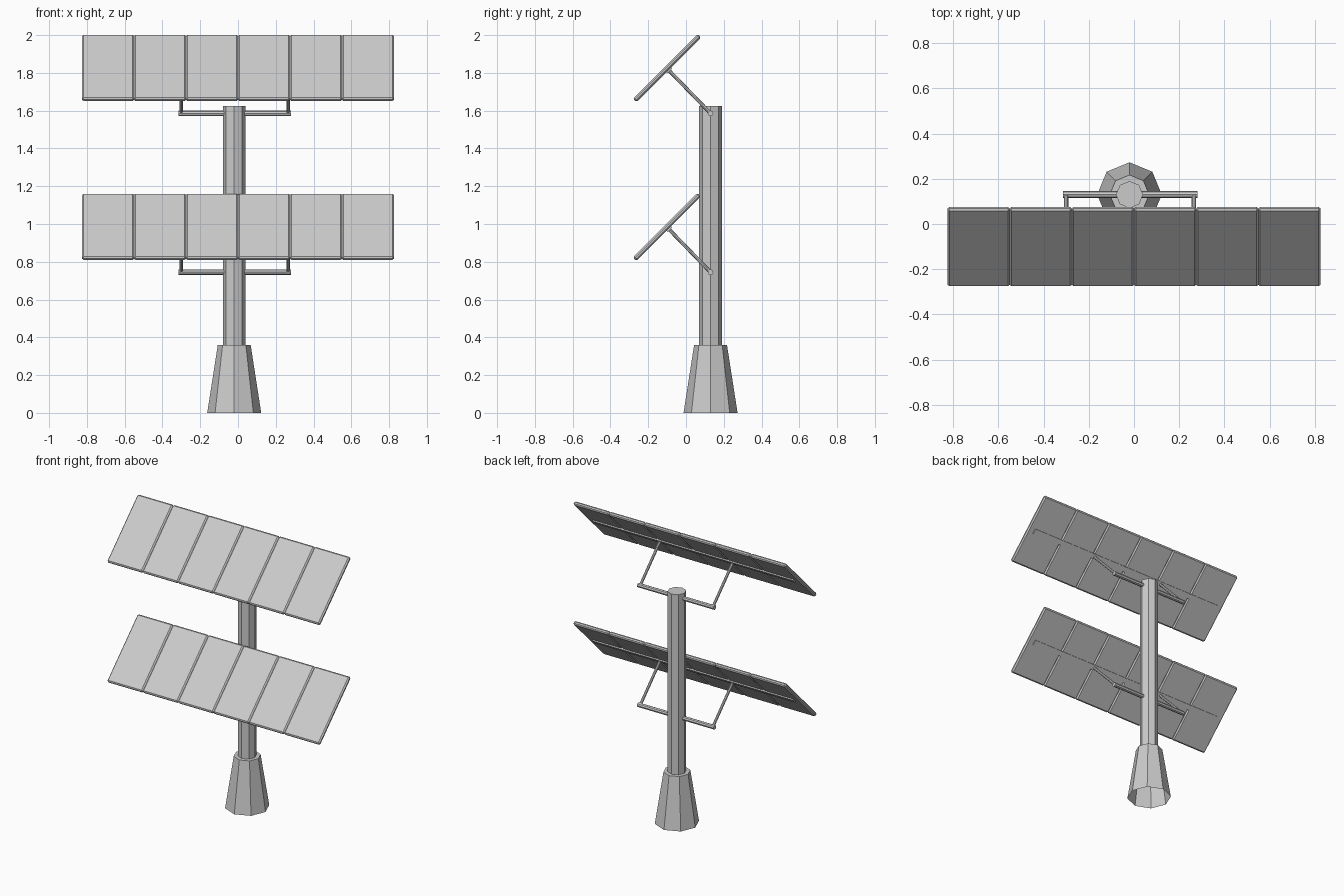
import bpy, bmesh, math
from mathutils import Vector, Matrix

if "Cube" in bpy.data.objects:
    bpy.data.objects.remove(bpy.data.objects["Cube"])

CX, CY = -0.02, 0.13            # pole axis
TILT = Matrix.Rotation(math.radians(45), 4, 'X')


def finish(name, bm):
    me = bpy.data.meshes.new(name)
    bm.to_mesh(me)
    bm.free()
    ob = bpy.data.objects.new(name, me)
    bpy.context.collection.objects.link(ob)
    return ob


def tube(name, a, b, r1, r2=None, sides=8, open_start=False):
    """Faceted cylinder or cone between two points."""
    a, b = Vector(a), Vector(b)
    d = b - a
    bm = bmesh.new()
    bmesh.ops.create_cone(bm, cap_ends=True, segments=sides, radius1=r1,
                          radius2=r1 if r2 is None else r2, depth=d.length)
    if open_start:
        bm.normal_update()
        low = [f for f in bm.faces if f.normal.z < -0.9]
        bmesh.ops.delete(bm, geom=low, context='FACES_ONLY')
    rot = Vector((0, 0, 1)).rotation_difference(d).to_matrix().to_4x4()
    bm.transform(Matrix.Translation((a + b) / 2) @ rot)
    return finish(name, bm)


def tilted_box(name, centre, local, size, bevel=0.0):
    """Box in the tilted frame of a panel row, with optional chamfer."""
    bm = bmesh.new()
    bmesh.ops.create_cube(bm, size=1)
    bm.transform(Matrix.Diagonal((*size, 1)))
    if bevel:
        bmesh.ops.bevel(bm, geom=bm.edges[:], offset=bevel, segments=1,
                        affect='EDGES', profile=0.5)
    bm.transform(Matrix.Translation(centre) @ TILT @ Matrix.Translation(local))
    return finish(name, bm)


# Flared foot (open underneath) and post
tube("base", (CX, CY, 0), (CX, CY, 0.36), 0.143, 0.087, open_start=True)
tube("post", (CX, CY, 0.36), (CX, CY, 1.625), 0.06)

# Two identical rows of six panels with their mounts
for row, z in (("lower", 0.985), ("upper", 1.826)):
    centre = Vector((0, -0.10, z))
    for i in range(6):
        tilted_box(f"{row}_panel_{i + 1}", centre, ((i - 2.5) * 0.275, 0, 0),
                   (0.275, 0.485, 0.026), 0.008)
    # Flat rail along the back of the panels
    tilted_box(f"{row}_rail", centre, (0, 0, -0.014), (1.56, 0.035, 0.014))
    # Cross rod through the post, with two struts up to the rail
    rz = z - 0.24
    tube(f"{row}_cross_rod", (-0.315, CY, rz), (0.28, CY, rz), 0.015)
    for side, x in (("left", -0.30), ("right", 0.265)):
        tube(f"{row}_{side}_strut", (x, CY, rz), (x, -0.095, z - 0.008), 0.0095)
